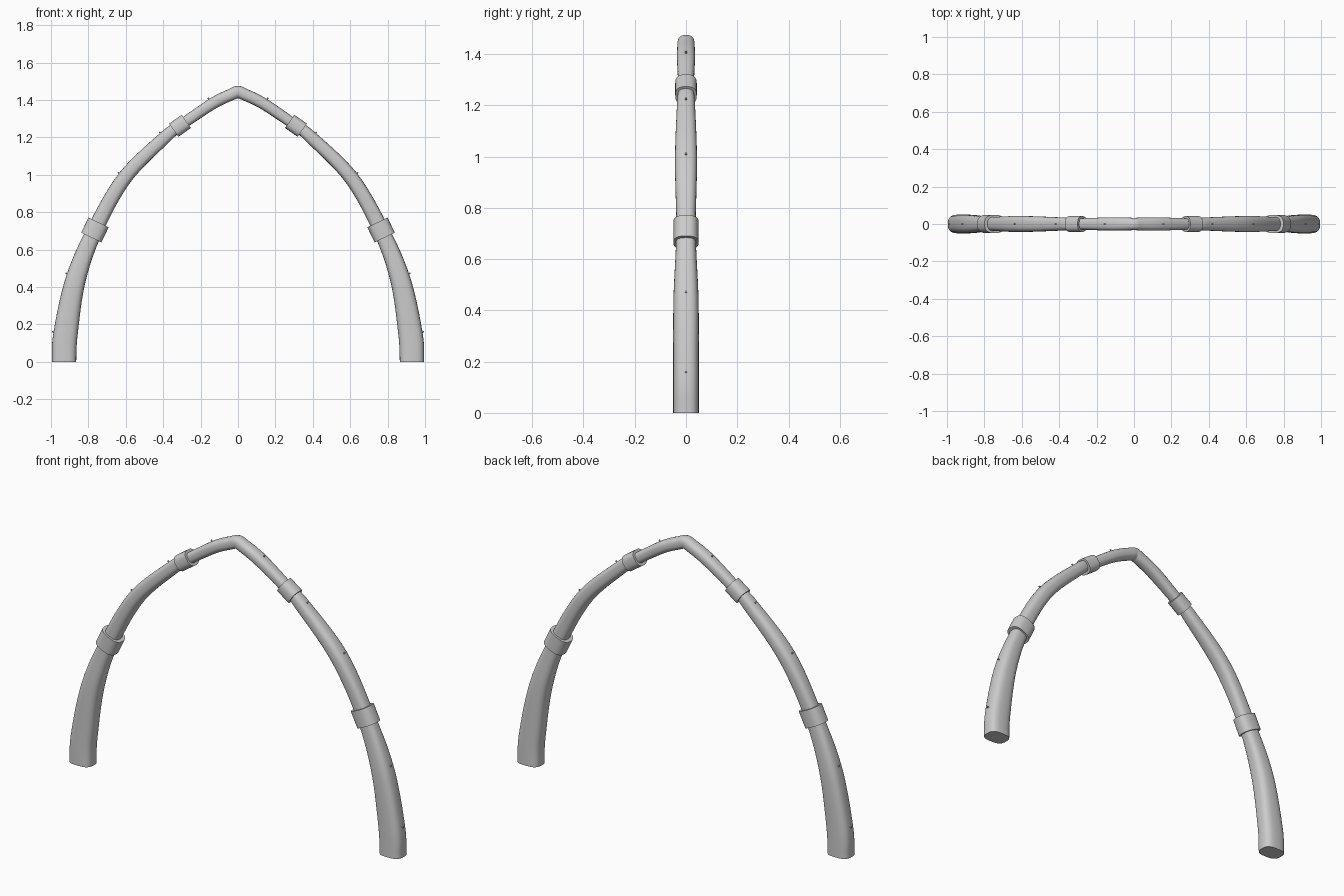
import bpy, bmesh
from math import cos, sin, pi, copysign
from mathutils import Vector

cube = bpy.data.objects.get("Cube")
if cube:
    bpy.data.objects.remove(cube, do_unlink=True)

grey = bpy.data.materials.new("light grey")
grey.use_nodes = True
COLOUR = (0.6, 0.6, 0.6, 1)
grey.diffuse_color = COLOUR
grey.node_tree.nodes["Principled BSDF"].inputs["Base Color"].default_value = COLOUR

# Half arch stations: x, z, half depth in the arch plane, half width in y
STATIONS = [Vector(s) for s in (
    (0.93, 0, 0.065, 0.05), (0.922, 0.15, 0.065, 0.05), (0.868, 0.44, 0.054, 0.049),
    (0.765, 0.705, 0.043, 0.038), (0.605, 0.985, 0.039, 0.043), (0.385, 1.205, 0.034, 0.035),
    (0.31, 1.262, 0.029, 0.03), (0.14, 1.378, 0.031, 0.035), (0.032, 1.431, 0.032, 0.034),
    (0, 1.442, 0.033, 0.033))]


def station(t):
    """Smooth interpolation along the half arch; t counts stations."""
    last = len(STATIONS) - 1
    i = min(int(t), last - 1)
    f = t - i
    b, c = STATIONS[i], STATIONS[i + 1]
    a = STATIONS[i - 1] if i else b * 2 - c
    if i == 0:
        a = Vector((b.x, -c.y, b.z, b.w))
    if i + 2 <= last:
        d = STATIONS[i + 2]
    else:
        d = Vector((-b.x, b.y, b.z, b.w))
    return (b * 2 + (c - a) * f + (a * 2 - b * 5 + c * 4 - d) * f * f
            + (b * 3 - a - c * 3 + d) * f ** 3) / 2


def frame(t):
    """Centre, along and outward directions of the arch."""
    last = len(STATIONS) - 1
    p, q = station(max(t - 0.01, 0)), station(min(t + 0.01, last))
    along = Vector((q.x - p.x, 0, q.y - p.y)).normalized()
    if t == 0:
        along = Vector((0, 0, 1))
    elif t == last:
        along = Vector((-1, 0, 0))
    s = station(t)
    return Vector((s.x, 0, s.y)), along, Vector((along.z, 0, -along.x))


def section(centre, out, depth, width, power=2.6, sides=32):
    """Rounded rectangular ring."""
    def soft(v):
        return copysign(abs(v) ** (2 / power), v) if abs(v) > 1e-6 else 0
    ring = []
    for k in range(sides):
        a = 2 * pi * k / sides
        ring.append(centre + out * depth * soft(cos(a)) + Vector((0, width * soft(sin(a)), 0)))
    return ring


def loft(name, rings, cap_end=True):
    """Skin rings into a mesh and mirror it to the other side."""
    bm = bmesh.new()
    loops = [[bm.verts.new(p) for p in ring] for ring in rings]
    n = len(loops[0])
    for low, high in zip(loops, loops[1:]):
        for k in range(n):
            bm.faces.new((low[k], low[(k + 1) % n], high[(k + 1) % n], high[k]))
    bm.faces.new(loops[0][::-1])
    if cap_end:
        bm.faces.new(loops[-1])
    bmesh.ops.recalc_face_normals(bm, faces=bm.faces)
    mesh = bpy.data.meshes.new(name)
    bm.to_mesh(mesh)
    bm.free()
    mesh.materials.append(grey)
    obj = bpy.data.objects.new(name, mesh)
    bpy.context.collection.objects.link(obj)
    obj.modifiers.new("Mirror", 'MIRROR').use_axis[0] = True
    bpy.ops.object.select_all(action='DESELECT')
    obj.select_set(True)
    bpy.context.view_layer.objects.active = obj
    bpy.ops.object.shade_smooth_by_angle(angle=0.7)
    return obj


# Tapered arch tube
STEPS = 8
rings = []
for k in range((len(STATIONS) - 1) * STEPS + 1):
    t = k / STEPS
    centre, along, out = frame(t)
    s = station(t)
    rings.append(section(centre, out, s.z, s.w, 2.9 - 0.06 * t))
loft("arch_tube", rings, cap_end=False)

# Straight joint sleeves: station, half depth, half width, length
for name, t, depth, width, length in (("lower_sleeve", 3, 0.06, 0.049, 0.09),
                                      ("upper_sleeve", 6, 0.043, 0.042, 0.082)):
    centre, along, out = frame(t)
    loft(name, [section(centre + along * length * e, out, depth, width)
                for e in (-0.5, 0.5)])

# Small pins on the outer face
for number, t in enumerate((1, 2.06, 4, 4.95, 7)):
    centre, along, out = frame(t)
    root = centre + out * station(t).z
    loft(f"pin_{number + 1}", [section(root + out * h, along, 0.004, 0.004, 2, 8)
                               for h in (-0.01, 0.008)])
